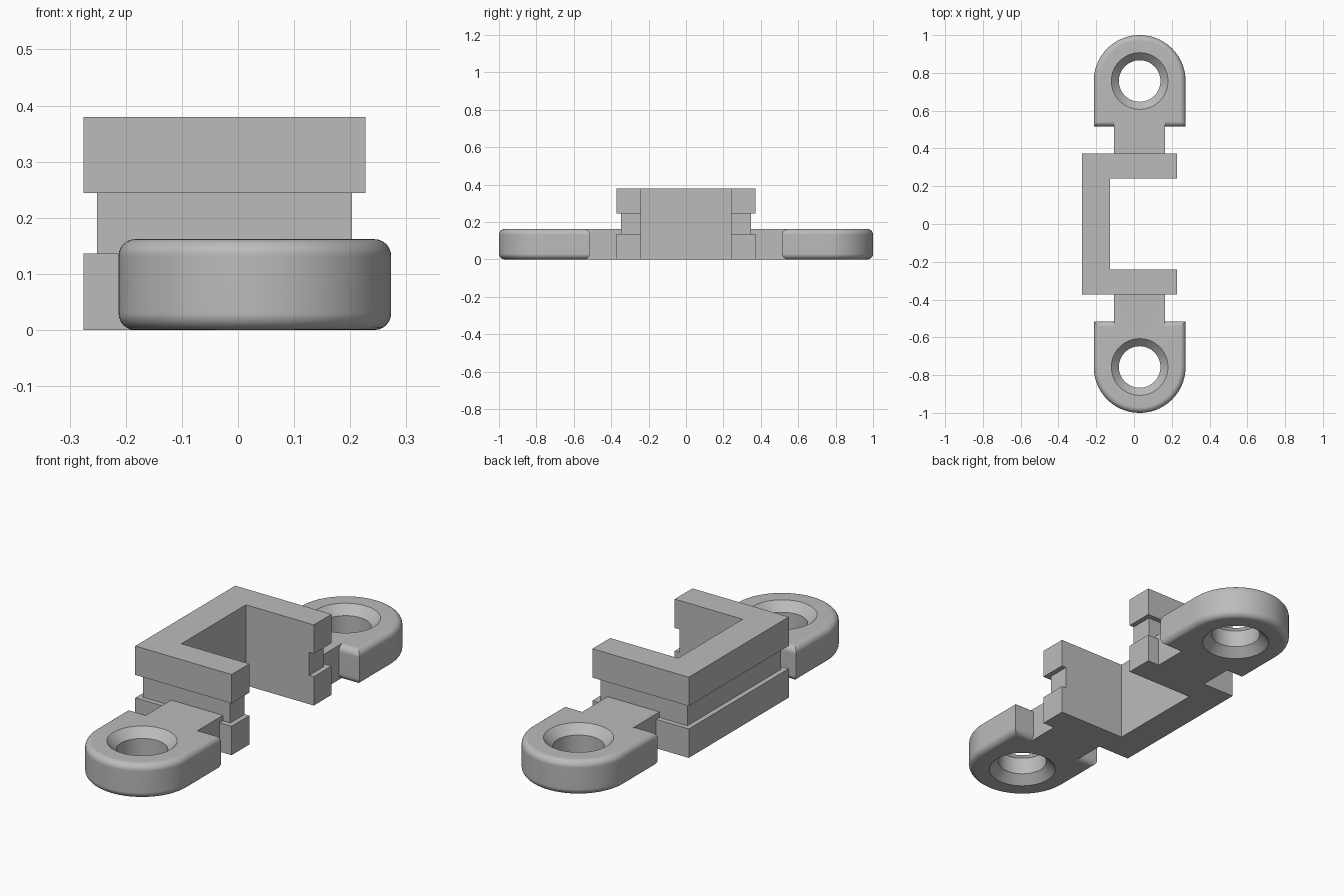
import bpy
import bmesh
from math import sin, cos, pi, radians

cube = bpy.data.objects.get("Cube")
if cube:
    bpy.data.objects.remove(cube, do_unlink=True)

# Single grey material
GREY = (0.5, 0.5, 0.5, 1.0)
grey = bpy.data.materials.new("plain grey")
grey.use_nodes = True
grey.diffuse_color = GREY
grey.node_tree.nodes["Principled BSDF"].inputs["Base Color"].default_value = GREY


def add_loft(bm, outline, levels):
    """Skin rings of outline(inset) at each (z, inset); return end-ring edges."""
    rings = [[bm.verts.new((x, y, z)) for x, y in outline(i)] for z, i in levels]
    count = len(rings[0])
    for low, high in zip(rings, rings[1:]):
        for k in range(count):
            n = (k + 1) % count
            bm.faces.new((low[k], low[n], high[n], high[k]))
    return [[bm.edges.get((r[k], r[(k + 1) % count])) for k in range(count)]
            for r in (rings[0], rings[-1])]


def finish(bm, name, smooth=False):
    bmesh.ops.recalc_face_normals(bm, faces=bm.faces)
    mesh = bpy.data.meshes.new(name)
    bm.to_mesh(mesh)
    bm.free()
    mesh.materials.append(grey)
    obj = bpy.data.objects.new(name, mesh)
    bpy.context.collection.objects.link(obj)
    if smooth:
        bpy.ops.object.select_all(action="DESELECT")
        obj.select_set(True)
        bpy.context.view_layer.objects.active = obj
        bpy.ops.object.shade_smooth_by_angle(angle=radians(30))
        weighted = obj.modifiers.new("weighted normals", "WEIGHTED_NORMAL")
        weighted.keep_sharp = True
    return obj


# U-shaped clamp with a groove around its outer sides
def clamp_outline(i):
    left, right, side = -0.275 + i, 0.227 - i, 0.372 - i
    inner_x, inner_y = -0.127, 0.24
    return [(left, -side), (right, -side), (right, -inner_y), (inner_x, -inner_y),
            (inner_x, inner_y), (right, inner_y), (right, side), (left, side)]


GROOVE = 0.024
bm = bmesh.new()
ends = add_loft(bm, clamp_outline, [(0, 0), (0.136, 0), (0.136, GROOVE),
                                    (0.244, GROOVE), (0.244, 0), (0.38, 0)])
for ring in ends:
    bmesh.ops.contextual_create(bm, geom=ring)
finish(bm, "clamp")

# Screw lugs: rounded tab, narrow neck and a hole countersunk on both faces
CX, CY, RADIUS, HEIGHT, FILLET = 0.03, 0.757, 0.243, 0.162, 0.03
NECK, SHOULDER, NECK_START = 0.135, 0.515, 0.347
BORE, SINK = 0.11, 0.04


def add_lug(name, side):
    def tab(i):
        r, s = RADIUS - i, SHOULDER + i
        arc = [(r * cos(pi * k / 48), CY + r * sin(pi * k / 48)) for k in range(49)]
        pts = [(-r, s), (-NECK, s), (-NECK, NECK_START),
               (NECK, NECK_START), (NECK, s), (r, s)] + arc
        return [(CX + x, side * y) for x, y in pts]

    def hole(i):
        r = BORE + SINK - i
        return [(CX + r * cos(pi * k / 32), side * (CY + r * sin(pi * k / 32)))
                for k in range(64)]

    steps = [(FILLET * (1 - cos(pi * k / 12)), FILLET * (1 - sin(pi * k / 12)))
             for k in range(7)]
    levels = steps + [(HEIGHT - z, i) for z, i in reversed(steps)]
    bm = bmesh.new()
    outer = add_loft(bm, tab, levels)
    inner = add_loft(bm, hole, [(0, 0), (SINK, SINK), (HEIGHT - SINK, SINK), (HEIGHT, 0)])
    for a, b in zip(outer, inner):
        bmesh.ops.triangle_fill(bm, use_beauty=True, edges=a + b)
    finish(bm, name, smooth=True)


add_lug("front_lug", -1)
add_lug("back_lug", 1)
